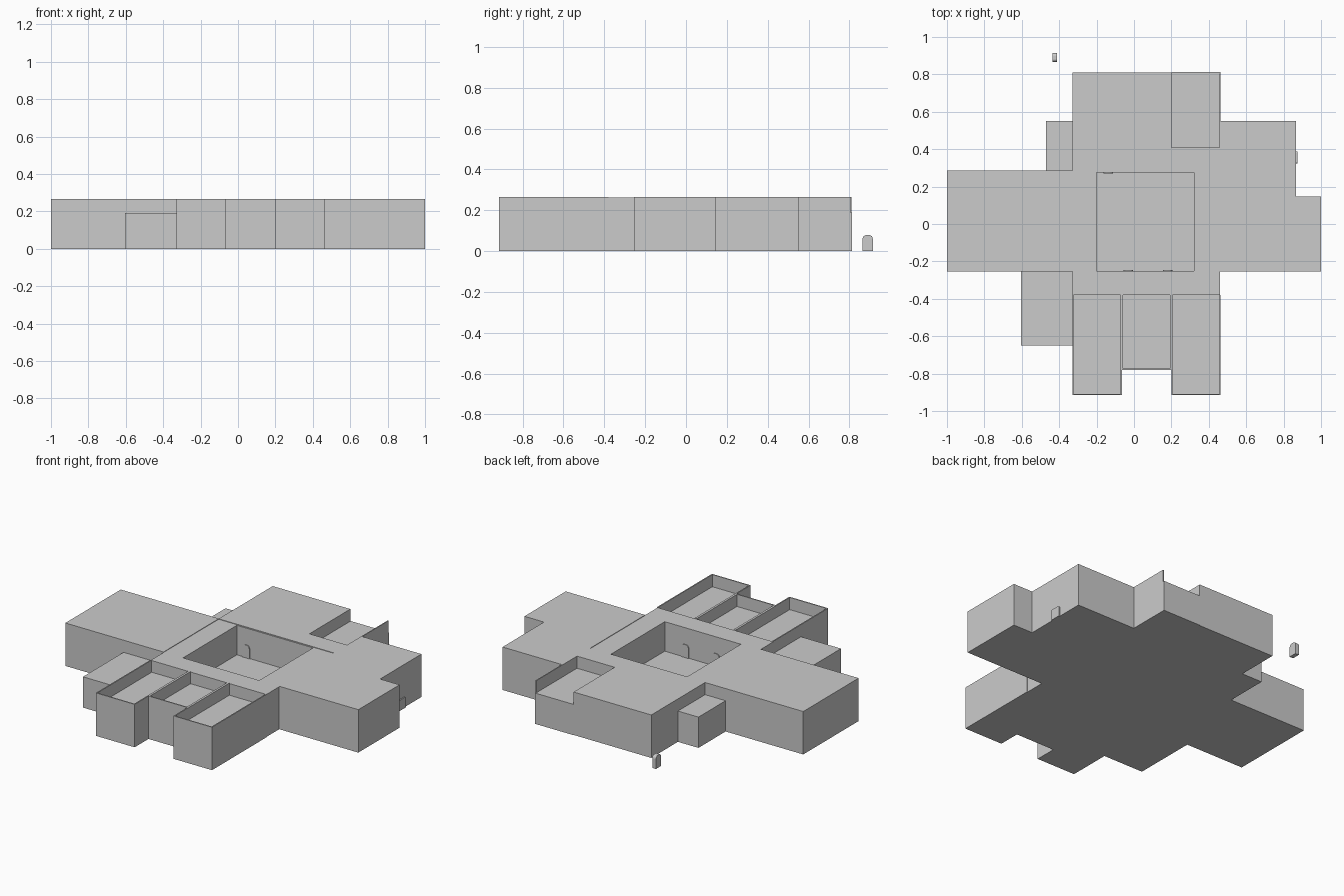
import bpy, bmesh, math

if "Cube" in bpy.data.objects:
    bpy.data.objects.remove(bpy.data.objects["Cube"])

FULL, LOW, PIT = 0.265, 0.19, 0.08
WALL = 0.007


def prism(name, pts, z0, z1):
    """Extrude a plan outline between two heights."""
    bm = bmesh.new()
    face = bm.faces.new([bm.verts.new((x, y, z0)) for x, y in pts])
    ext = bmesh.ops.extrude_face_region(bm, geom=[face])
    verts = [v for v in ext["geom"] if isinstance(v, bmesh.types.BMVert)]
    bmesh.ops.translate(bm, verts=verts, vec=(0, 0, z1 - z0))
    bmesh.ops.recalc_face_normals(bm, faces=bm.faces)
    mesh = bpy.data.meshes.new(name)
    bm.to_mesh(mesh)
    bm.free()
    obj = bpy.data.objects.new(name, mesh)
    bpy.context.collection.objects.link(obj)
    return obj


def box(name, x0, x1, y0, y1, z0, z1):
    return prism(name, [(x0, y0), (x1, y0), (x1, y1), (x0, y1)], z0, z1)


def carve(obj, *bounds):
    """Cut a box-shaped recess and discard the cutter."""
    cutter = box("recess_cutter", *bounds)
    cutter.hide_render = True
    mod = obj.modifiers.new("recess", 'BOOLEAN')
    mod.operation, mod.solver, mod.object = 'DIFFERENCE', 'EXACT', cutter
    bpy.context.view_layer.objects.active = obj
    bpy.ops.object.modifier_apply(modifier=mod.name)
    bpy.data.objects.remove(cutter)


def door(name, loc, width, height, depth, radius, angle):
    """Round-topped door slab, standing upright."""
    w = width / 2
    pts = [(-w, 0), (w, 0)]
    for side, start in ((1, 0), (-1, 90)):
        for i in range(5):
            a = math.radians(start + i * 22.5)
            pts.append((side * (w - radius) + radius * math.cos(a),
                        height - radius + radius * math.sin(a)))
    obj = prism(name, pts, -depth / 2, depth / 2)
    obj.rotation_euler = (math.pi / 2, 0, angle)
    obj.location = loc
    return obj


# Central hall with open courtyard
hall = box("central_hall", -0.33, 0.46, -0.38, 0.285, 0, FULL - 0.003)
carve(hall, -0.20, 0.32, -0.25, 0.275, PIT, 0.4)

# Full-height wings
box("west_wing", -1.0, -0.33, -0.255, 0.285, 0, FULL)
prism("east_wing", [(0.457, -0.255), (1.0, -0.255), (1.0, 0.147), (0.867, 0.147),
                    (0.867, 0.55), (0.457, 0.55)], 0, FULL)
prism("north_wing", [(-0.33, 0.282), (0.46, 0.282), (0.46, 0.41), (0.20, 0.41),
                     (0.20, 0.81), (-0.33, 0.81)], 0, FULL)

# Low annexes, the northeast one with a tall side wall
box("northwest_annex", -0.47, -0.33, 0.285, 0.55, 0, LOW)
box("southwest_annex", -0.603, -0.33, -0.65, -0.255, 0, LOW)
box("northeast_room", 0.20, 0.463, 0.41, 0.813, 0, LOW)
box("northeast_wall", 0.457, 0.463, 0.41, 0.805, 0, FULL)

# South rooms with sunken roofs behind parapets
for i, (x0, x1, y0) in enumerate([(-0.33, -0.065, -0.915),
                                  (-0.065, 0.20, -0.78),
                                  (0.20, 0.463, -0.915)]):
    room = box(f"south_room_{i + 1}", x0, x1, y0, -0.38, 0, FULL)
    carve(room, x0 + WALL, x1 - WALL, y0 + WALL, -0.3, LOW, 0.4)

# Doors: detached one, east entrance and courtyard doors
R = math.pi / 2
door("detached_door", (-0.423, 0.89, 0), 0.05, 0.078, 0.025, 0.018, R)
door("east_door", (0.867, 0.355, 0), 0.065, 0.065, 0.014, 0.008, R)
door("courtyard_north_door", (-0.137, 0.275, PIT), 0.05, 0.08, 0.01, 0.02, 0)
for i, x in enumerate((0.18, -0.03)):
    door(f"courtyard_south_door_{i + 1}", (x, -0.25, PIT), 0.05, 0.08, 0.01, 0.02, 0)
